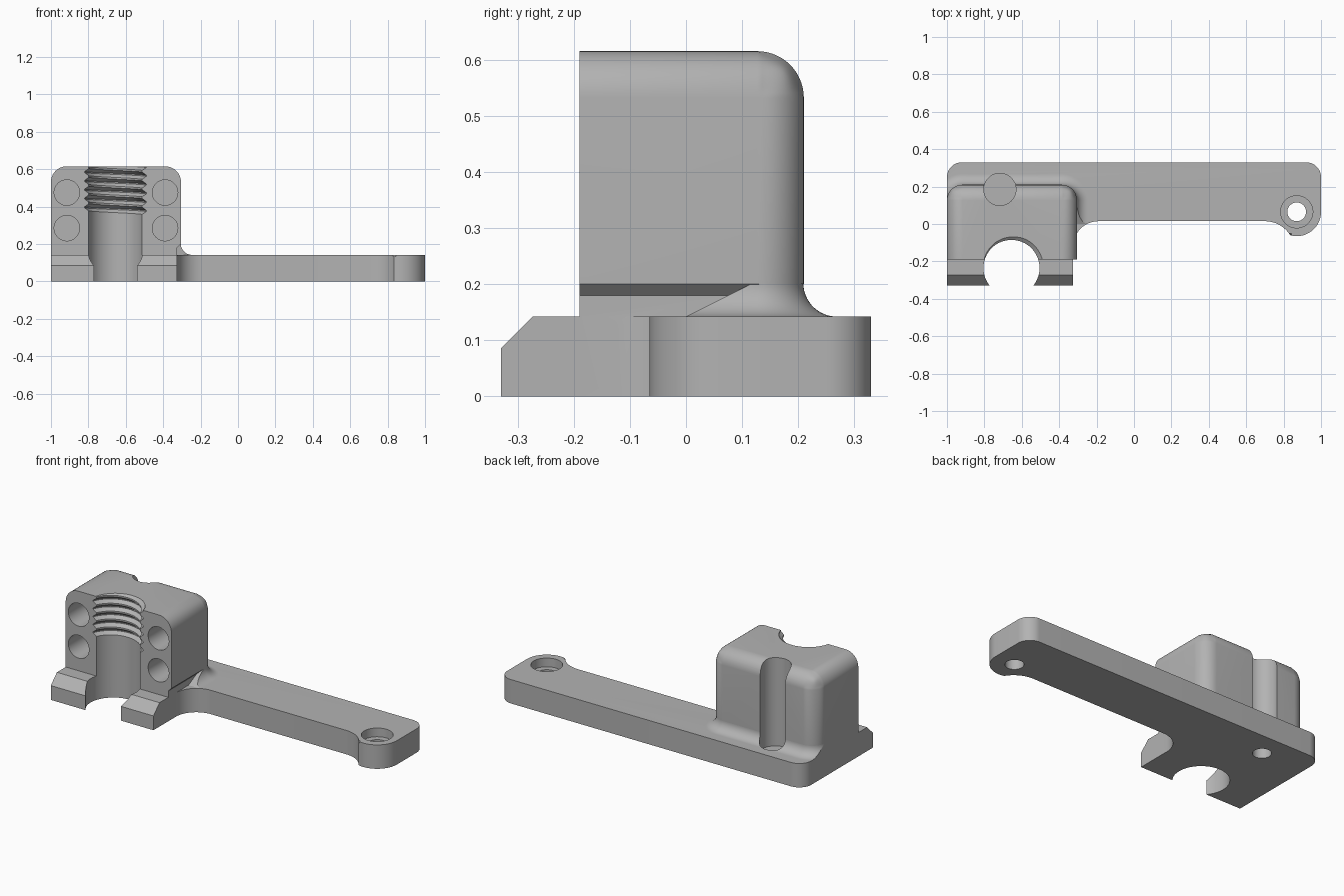
import bpy, bmesh
from math import sin, cos, pi, radians
from mathutils import Vector

cube = bpy.data.objects.get("Cube")
if cube:
    bpy.data.objects.remove(cube, do_unlink=True)

grey = bpy.data.materials.new("plain_grey")
grey.use_nodes = True
COLOUR = (0.45, 0.45, 0.45, 1)
grey.diffuse_color = COLOUR
grey.node_tree.nodes["Principled BSDF"].inputs["Base Color"].default_value = COLOUR


def make(name, bm):
    bmesh.ops.recalc_face_normals(bm, faces=bm.faces)
    mesh = bpy.data.meshes.new(name)
    bm.to_mesh(mesh)
    bm.free()
    mesh.materials.append(grey)
    obj = bpy.data.objects.new(name, mesh)
    bpy.context.collection.objects.link(obj)
    return obj


def loft(bm, rings):
    """Solid skinned through rings that share a point count."""
    rows = [[bm.verts.new(p) for p in ring] for ring in rings]
    n = len(rows[0])
    for a, b in zip(rows, rows[1:]):
        for i in range(n):
            j = (i + 1) % n
            bm.faces.new((a[i], a[j], b[j], b[i]))
    bm.faces.new(rows[0][::-1])
    bm.faces.new(rows[-1])
    return rows


def arc(cx, cy, r, start, end, steps=16):
    angles = [radians(start + (end - start) * i / steps) for i in range(steps + 1)]
    return [(cx + r * cos(a), cy + r * sin(a)) for a in angles]


def cylinder(name, centre, r, low, high, axis="z"):
    bm = bmesh.new()
    circle = arc(*centre, r, 0, 360, 64)[:-1]
    place = (lambda u, v, w: (u, v, w)) if axis == "z" else (lambda u, v, w: (u, w, v))
    loft(bm, [[place(u, v, w) for u, v in circle] for w in (low, high)])
    return make(name, bm)


def combine(target, tool, operation):
    tool.hide_render = True
    mod = target.modifiers.new(operation.lower(), "BOOLEAN")
    mod.operation, mod.solver, mod.object = operation, "EXACT", tool
    bpy.ops.object.select_all(action="DESELECT")
    bpy.context.view_layer.objects.active = target
    target.select_set(True)
    bpy.ops.object.modifier_apply(modifier=mod.name)
    bpy.data.objects.remove(tool, do_unlink=True)


# Arm plate: rounded outline with a lug at the far end and a chamfered top
outline = (arc(0.87, 0.065, 0.13, 254, 360, 24)[1:]
           + arc(0.92, 0.25, 0.08, 0, 90) + arc(-0.92, 0.25, 0.08, 90, 180)
           + [(-1, -0.12)] + arc(-0.19, -0.12, 0.135, 180, 90)
           + arc(0.70, -0.144, 0.159, 90, 32))


def slab(name, low, high, chamfer=0):
    bm = bmesh.new()
    rows = loft(bm, [[(x, y, z) for x, y in outline] for z in (low, high)])
    if chamfer:
        rim = [e for e in bm.edges if all(v in rows[1] for v in e.verts)]
        bmesh.ops.bevel(bm, geom=rim, offset=chamfer, segments=1, affect="EDGES")
    return make(name, bm)


body = slab("mounting_bracket", 0, 0.142, 0.01)

# Front foot with sloping toe
bm = bmesh.new()
toe = [(-0.33, 0), (0, 0), (0, 0.142), (-0.273, 0.142), (-0.33, 0.085)]
loft(bm, [[(x, y, z) for y, z in toe] for x in (-1, -0.325)])
foot = make("foot", bm)

# Lower block with undercut on the arm side
bm = bmesh.new()
side = [(-1, 0), (-0.325, 0), (-0.325, 0.18), (-0.305, 0.2), (-1, 0.2)]
loft(bm, [[(x, y, z) for x, z in side] for y in (-0.19, 0.13)])
lower_block = make("lower_block", bm)

# Upper block, rounded everywhere except the front and underside
bm = bmesh.new()
x0, x1, y0, y1, top = -1, -0.305, -0.19, 0.21, 0.615
loft(bm, [[(x0, y0, z), (x1, y0, z), (x1, y1, z), (x0, y1, z)] for z in (0.2, top)])


def rounded(edge):
    mid = (edge.verts[0].co + edge.verts[1].co) / 2
    return mid.y > y0 + 0.01 and mid.z > 0.21 and (mid.z > top - 0.01 or mid.y > y1 - 0.01)


bmesh.ops.bevel(bm, geom=[e for e in bm.edges if rounded(e)], offset=0.083,
                segments=14, profile=0.5, affect="EDGES")
block = make("clamp_block", bm)

# Concave fillet around the block, trimmed to the plate outline
bm = bmesh.new()
rings = []
for i in range(15):
    a = max(0, 13 - i) / 13 * pi / 2
    a = pi / 2 - a
    off = 0.06 * (1 - cos(a)) - 0.001
    z = 0.202 - 0.06 * sin(a) if i < 14 else 0.1
    front = 0.12 - 0.12 * sin(a)
    r = 0.083 + off
    left, right, back = x0 - off, x1 + off, y1 + off
    ring = ([(left, front), (right, front)] + arc(right - r, back - r, r, 0, 90, 14)
            + arc(left + r, back - r, r, 90, 180, 14))
    rings.append([(x, y, z) for x, y in ring])
loft(bm, rings)
fillet = make("fillet", bm)
combine(fillet, slab("trim", 0.05, 0.3), "INTERSECT")

for part in (foot, lower_block, block, fillet):
    combine(body, part, "UNION")

# Open bore through the front
bore = (-0.655, -0.235)
combine(body, cylinder("bore", bore, 0.15, -0.1, 0.8), "DIFFERENCE")

# Thread grooves; the turn is mirrored on the open front half
pitch = 0.047
bm = bmesh.new()
rings = []
for k in range(7):
    for shift, r in ((-0.022, 0.146), (-0.003, 0.171), (0.003, 0.171), (0.022, 0.146)):
        ring = []
        for i in range(64):
            a = 2 * pi * i / 64
            turn = min(a, 2 * pi - a) / (2 * pi)
            ring.append((bore[0] + r * cos(a), bore[1] + r * sin(a),
                         0.375 + pitch * (k + turn) + shift))
        rings.append(ring)
loft(bm, rings)
combine(body, make("thread", bm), "DIFFERENCE")

# Blind holes in the front face
for x in (-0.915, -0.39):
    for z in (0.285, 0.475):
        combine(body, cylinder("blind_hole", (x, z), 0.068, -0.3, 0.0, "y"), "DIFFERENCE")

# Counterbored screw holes; the one behind the block cuts a groove up its back
for centre in ((-0.717, 0.185), (0.87, 0.065)):
    combine(body, cylinder("counterbore", centre, 0.086, 0.09, 0.8), "DIFFERENCE")
    combine(body, cylinder("screw_hole", centre, 0.05, -0.1, 0.2), "DIFFERENCE")

bpy.ops.object.select_all(action="DESELECT")
body.select_set(True)
bpy.context.view_layer.objects.active = body
bpy.ops.object.shade_smooth_by_angle(angle=radians(25))
